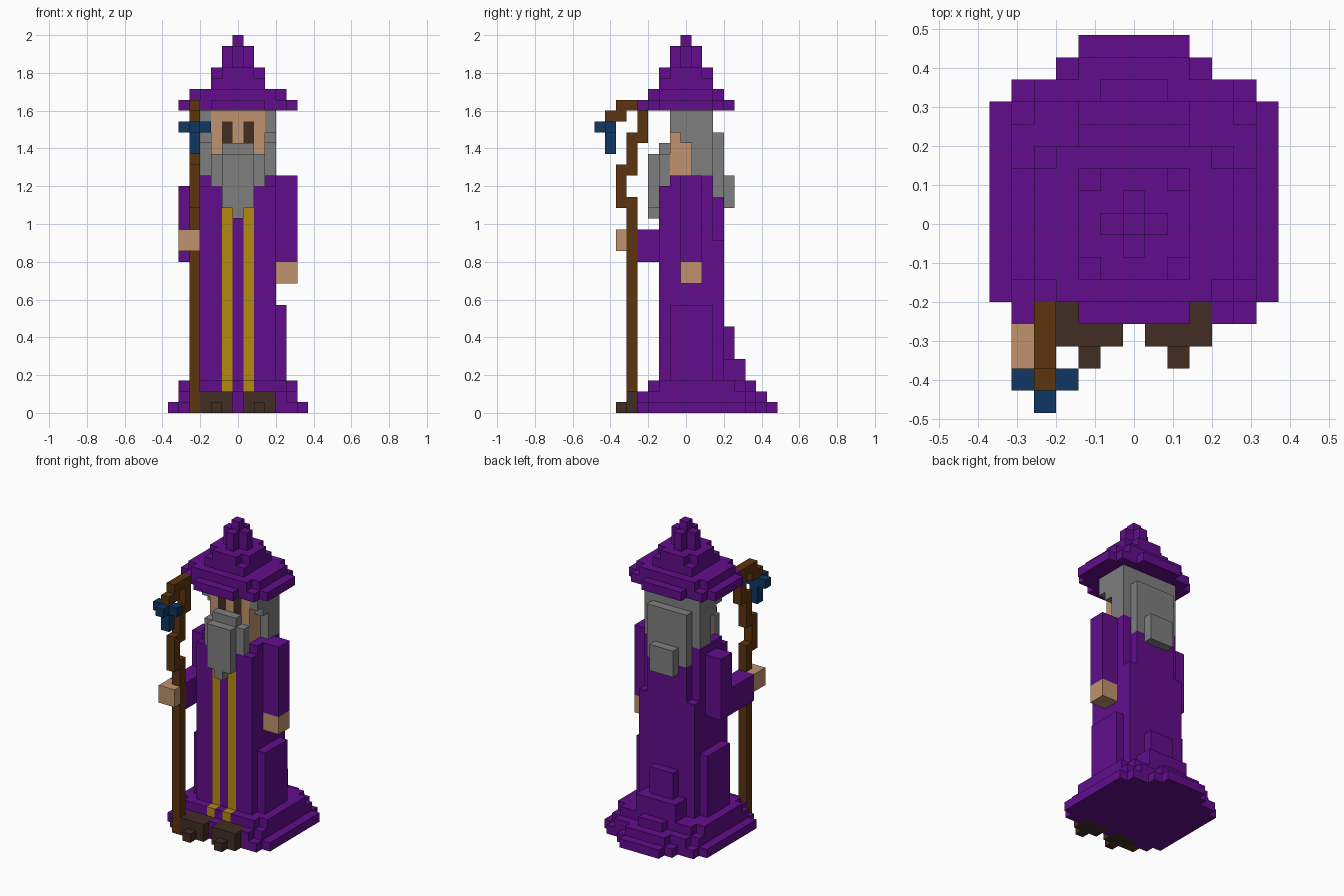
import bpy, bmesh

cube = bpy.data.objects.get("Cube")
if cube:
    bpy.data.objects.remove(cube, do_unlink=True)

V = 2 / 35            # size of one block
taken = set()         # cells already owned by a part


def linear(c):
    c /= 255
    return c / 12.92 if c <= 0.04045 else ((c + 0.055) / 1.055) ** 2.4


def material(name, *rgb):
    m = bpy.data.materials.new(name)
    m.use_nodes = True
    col = [linear(c) for c in rgb] + [1]
    m.diffuse_color = col
    bsdf = next(n for n in m.node_tree.nodes if n.type == 'BSDF_PRINCIPLED')
    bsdf.inputs["Base Color"].default_value = col
    return m


PURPLE = material("purple_cloth", 97, 13, 140)
GOLD = material("gold_trim", 180, 138, 16)
SKIN = material("skin", 192, 146, 109)
GREY = material("grey_hair", 127, 127, 127)
DARK = material("dark_brown", 65, 45, 35)
WOOD = material("staff_wood", 93, 52, 14)
BLUE = material("blue_crystal", 14, 55, 98)

# Corner offsets of each cube side
SIDES = {
    (1, 0, 0): [(1, 0, 0), (1, 1, 0), (1, 1, 1), (1, 0, 1)],
    (-1, 0, 0): [(0, 0, 0), (0, 0, 1), (0, 1, 1), (0, 1, 0)],
    (0, 1, 0): [(0, 1, 0), (0, 1, 1), (1, 1, 1), (1, 1, 0)],
    (0, -1, 0): [(0, 0, 0), (1, 0, 0), (1, 0, 1), (0, 0, 1)],
    (0, 0, 1): [(0, 0, 1), (1, 0, 1), (1, 1, 1), (0, 1, 1)],
    (0, 0, -1): [(0, 0, 0), (0, 1, 0), (1, 1, 0), (1, 0, 0)],
}


def part(name, mat, *boxes):
    """Union of block boxes (x0, x1, y0, y1, z0, z1), keeping outer faces only."""
    cells = {(x, y, z) for x0, x1, y0, y1, z0, z1 in boxes
             for x in range(x0, x1) for y in range(y0, y1) for z in range(z0, z1)}
    cells -= taken
    taken.update(cells)
    bm = bmesh.new()
    verts = {}
    for c in sorted(cells):
        for d, corners in SIDES.items():
            if tuple(a + b for a, b in zip(c, d)) in cells:
                continue
            ring = []
            for o in corners:
                k = tuple(a + b for a, b in zip(c, o))
                if k not in verts:
                    verts[k] = bm.verts.new(((k[0] - 6.5) * V, (k[1] - 8.5) * V, k[2] * V))
                ring.append(verts[k])
            bm.faces.new(ring)
    bmesh.ops.dissolve_limit(bm, angle_limit=0.01, verts=bm.verts[:], edges=bm.edges[:])
    me = bpy.data.meshes.new(name)
    bm.to_mesh(me)
    bm.free()
    me.materials.append(mat)
    bpy.context.collection.objects.link(bpy.data.objects.new(name, me))


def mirror(*boxes):
    """Boxes together with their left-right mirror images."""
    return list(boxes) + [(13 - b[1], 13 - b[0], *b[2:]) for b in boxes]


# Feet
part("feet", DARK, *mirror((3, 6, 3, 5, 0, 1), (4, 5, 2, 3, 0, 1), (3, 6, 3, 5, 1, 2)))

# Staff, crook and hanging crystal
part("staff", WOOD,
     (2, 3, 3, 4, 0, 20), (2, 3, 2, 3, 19, 23), (2, 3, 3, 4, 22, 26),
     (2, 3, 4, 5, 25, 28), (2, 3, 2, 5, 28, 29), (2, 3, 1, 3, 27, 28))
part("crystal", BLUE,
     (2, 3, 1, 2, 24, 27), (1, 4, 1, 2, 26, 27), (2, 3, 0, 1, 26, 27))

# Hands
part("right_hand", SKIN, (1, 2, 2, 4, 15, 17), (2, 3, 2, 3, 15, 17))
part("left_hand", SKIN, (10, 12, 8, 10, 12, 14))

# Head, beard and hair
part("eyes", DARK, *mirror((5, 6, 7, 8, 25, 27)))
part("face", SKIN, (4, 9, 7, 10, 22, 28))
part("beard", GREY,
     (5, 8, 6, 7, 19, 25), (4, 9, 6, 7, 21, 24),
     (5, 8, 5, 6, 19, 24), (6, 7, 5, 7, 18, 19))
part("hair", GREY,
     (3, 10, 9, 11, 22, 28), (3, 10, 8, 9, 25, 28), (3, 10, 7, 8, 26, 28),
     (4, 9, 11, 12, 20, 26), (5, 8, 12, 13, 19, 22))

# Gold stripes down the robe front
part("robe_stripes", GOLD, *mirror((5, 6, 6, 7, 3, 19), (5, 6, 5, 6, 2, 3)))

# Robe: flared hem tiers, body, side folds and stepped train
part("robe", PURPLE,
     (0, 13, 5, 14, 0, 1), (1, 12, 4, 15, 0, 1), (3, 10, 4, 16, 0, 1), (4, 9, 4, 17, 0, 1),
     (1, 12, 5, 14, 1, 2), (2, 11, 4, 15, 1, 2), (4, 9, 4, 16, 1, 2),
     (1, 12, 6, 13, 2, 3), (2, 11, 5, 14, 2, 3), (5, 8, 5, 15, 2, 3),
     (3, 10, 6, 11, 3, 21), (3, 10, 7, 11, 21, 22),
     (2, 11, 7, 11, 3, 10), (4, 9, 11, 12, 3, 20), (3, 10, 11, 12, 3, 16),
     (4, 9, 12, 14, 3, 5), (5, 8, 12, 13, 5, 8))

# Sleeves
part("left_sleeve", PURPLE, (10, 12, 8, 10, 14, 22))
part("right_sleeve", PURPLE, (1, 3, 8, 10, 14, 21), (1, 3, 4, 8, 14, 17))

# Hat: round brim, stepped cone and tip
part("hat", PURPLE,
     (1, 12, 6, 11, 28, 29), (2, 11, 5, 12, 28, 29), (4, 9, 4, 13, 28, 29),
     (2, 11, 6, 11, 29, 30), (3, 10, 5, 12, 29, 30),
     (4, 9, 6, 11, 30, 31), (4, 9, 7, 10, 31, 32), (5, 8, 6, 11, 31, 32),
     (5, 8, 8, 9, 32, 34), (6, 7, 7, 10, 32, 34), (6, 7, 8, 9, 34, 35))
